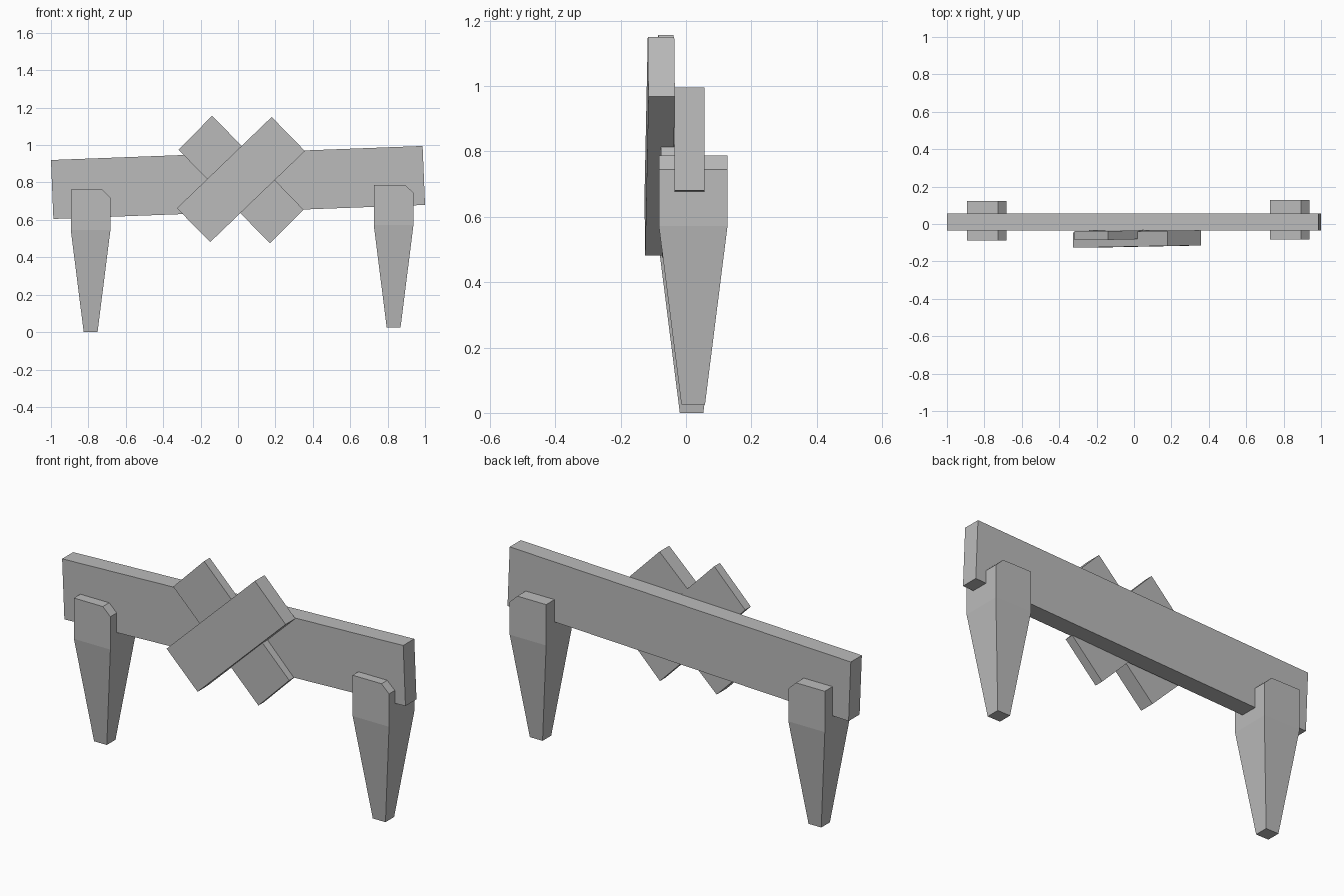
import bpy, bmesh

if "Cube" in bpy.data.objects:
    bpy.data.objects.remove(bpy.data.objects["Cube"])

grey = bpy.data.materials.new("stone grey")
grey.diffuse_color = (0.5, 0.5, 0.5, 1)
grey.use_nodes = True
grey.node_tree.nodes["Principled BSDF"].inputs["Base Color"].default_value = grey.diffuse_color


def loft(name, rings):
    """Closed solid through rings of matching points."""
    bm = bmesh.new()
    loops = [[bm.verts.new(p) for p in ring] for ring in rings]
    n = len(loops[0])
    for a, b in zip(loops, loops[1:]):
        for i in range(n):
            j = (i + 1) % n
            bm.faces.new((a[i], a[j], b[j], b[i]))
    bm.faces.new(loops[0])
    bm.faces.new(loops[-1])
    bmesh.ops.recalc_face_normals(bm, faces=bm.faces)
    mesh = bpy.data.meshes.new(name)
    bm.to_mesh(mesh)
    bm.free()
    mesh.materials.append(grey)
    obj = bpy.data.objects.new(name, mesh)
    bpy.context.collection.objects.link(obj)
    return obj


def board(name, outline, fronts, thickness):
    """Flat board from an x/z outline; fronts holds the front y per corner."""
    front = [(x, y, z) for (x, z), y in zip(outline, fronts)]
    back = [(x, y + thickness, z) for x, y, z in front]
    loft(name, [front, back])


def leg(name, x, y, z):
    """Tapered leg with a straight head and one clipped top corner."""
    def rect(x0, x1, y0, y1, h):
        return [(x + a, y + b, z + h) for a, b in
                ((x0, y0), (x1, y0), (x1, y1), (x0, y1))]
    loft(name, [rect(-0.037, 0.037, -0.036, 0.036, 0),
                rect(-0.106, 0.106, -0.105, 0.105, 0.547),
                rect(-0.106, 0.106, -0.105, 0.105, 0.72),
                rect(-0.106, 0.062, -0.105, 0.105, 0.762)])


# Long rail, slightly tilted
board("rail", [(-1, 0.92), (-0.987, 0.605), (1, 0.68), (0.987, 0.995)],
      [-0.035] * 4, 0.092)

# Two crossed boards on the front of the rail
board("rear_cross_board",
      [(-0.138, 1.157), (-0.318, 0.975), (0.17, 0.475), (0.35, 0.655)],
      [-0.085, -0.085, -0.073, -0.073], 0.047)
board("front_cross_board",
      [(0.18, 1.15), (0.358, 0.968), (-0.148, 0.482), (-0.327, 0.662)],
      [-0.117, -0.115, -0.125, -0.127], 0.081)

# Pair of legs
leg("left_leg", -0.788, 0.017, 0)
leg("right_leg", 0.832, 0.022, 0.025)
